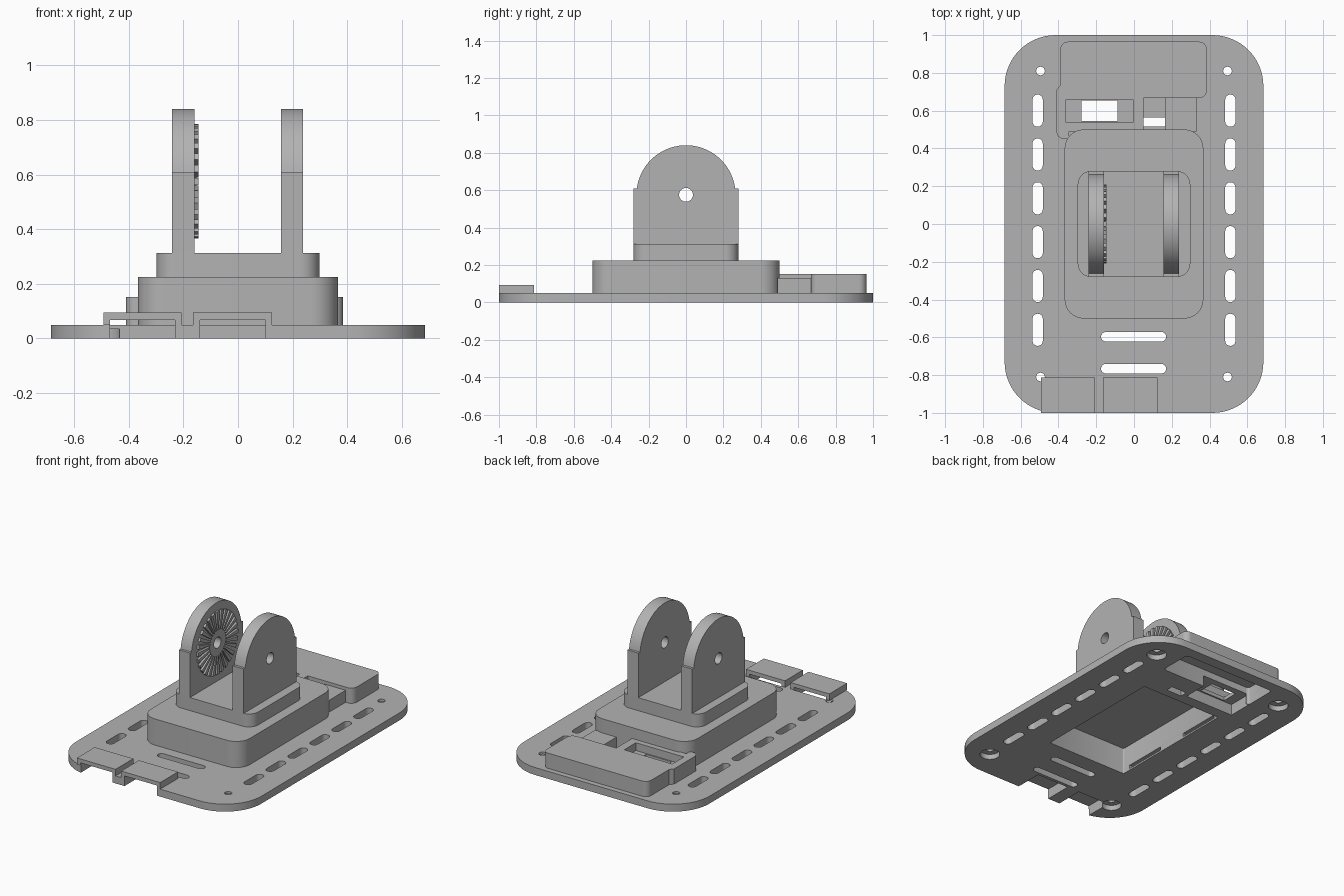
import bpy, bmesh, math
from mathutils import Vector

if "Cube" in bpy.data.objects:
    bpy.data.objects.remove(bpy.data.objects["Cube"])

grey = bpy.data.materials.new("plain_grey")
grey.diffuse_color = (0.45, 0.45, 0.45, 1)
grey.use_nodes = True
grey.node_tree.nodes["Principled BSDF"].inputs["Base Color"].default_value = grey.diffuse_color

AXES = {"x": lambda u, v, w: (w, u, v),
        "y": lambda u, v, w: (u, w, v),
        "z": lambda u, v, w: (u, v, w)}


def prism(name, outline, lo, hi, axis="z"):
    """Extrude a 2D outline along an axis."""
    place = AXES[axis]
    bm = bmesh.new()
    a = [bm.verts.new(place(u, v, lo)) for u, v in outline]
    b = [bm.verts.new(place(u, v, hi)) for u, v in outline]
    bm.faces.new(a[::-1])
    bm.faces.new(b)
    n = len(a)
    for i in range(n):
        bm.faces.new((a[i], a[(i + 1) % n], b[(i + 1) % n], b[i]))
    bmesh.ops.recalc_face_normals(bm, faces=bm.faces)
    mesh = bpy.data.meshes.new(name)
    bm.to_mesh(mesh)
    bm.free()
    mesh.materials.append(grey)
    ob = bpy.data.objects.new(name, mesh)
    bpy.context.collection.objects.link(ob)
    return ob


def fillet(points, steps=10):
    """Round each (x, y, radius) corner."""
    out = []
    n = len(points)
    for i, (x, y, r) in enumerate(points):
        p = Vector((x, y))
        if r == 0:
            out.append((x, y))
            continue
        d0 = (Vector(points[i - 1][:2]) - p).normalized()
        d1 = (Vector(points[(i + 1) % n][:2]) - p).normalized()
        half = d0.angle(d1) / 2
        c = p + (d0 + d1).normalized() * (r / math.sin(half))
        s = p + d0 * (r / math.tan(half)) - c
        e = p + d1 * (r / math.tan(half)) - c
        sweep = (math.atan2(e.y, e.x) - math.atan2(s.y, s.x) + math.pi) % (2 * math.pi) - math.pi
        for k in range(steps + 1):
            t = sweep * k / steps
            out.append((c.x + s.x * math.cos(t) - s.y * math.sin(t),
                        c.y + s.x * math.sin(t) + s.y * math.cos(t)))
    return out


def rect(x0, x1, y0, y1, r=0.0, steps=10):
    return fillet([(x0, y0, r), (x1, y0, r), (x1, y1, r), (x0, y1, r)], steps)


def circle(cx, cy, r, n=32):
    return [(cx + r * math.cos(2 * math.pi * i / n),
             cy + r * math.sin(2 * math.pi * i / n)) for i in range(n)]


def cut(ob, *args):
    """Subtract a prism from an object."""
    cutter = prism("cutter", *args)
    mod = ob.modifiers.new("cut", "BOOLEAN")
    mod.operation = "DIFFERENCE"
    mod.solver = "EXACT"
    mod.object = cutter
    dg = bpy.context.evaluated_depsgraph_get()
    mesh = bpy.data.meshes.new_from_object(ob.evaluated_get(dg))
    ob.modifiers.clear()
    ob.data = mesh
    bpy.data.objects.remove(cutter)


# Main parts
plate = prism("base_plate", rect(-.685, .685, -1, 1, .27, 16), 0, .05)
pedestal = prism("pedestal", rect(-.367, .367, -.5, .5, .1), .05, .225)
prism("upper_step", rect(-.298, .298, -.28, .28, .07), .225, .312)
housing = prism("rear_housing", fillet([
    (-.41, .45, .04), (-.345, .45, 0), (-.345, .49, 0), (.05, .49, 0),
    (.05, .667, 0), (.385, .667, .04), (.385, .965, .04), (-.39, .965, .04),
    (-.39, .735, 0), (-.41, .71, 0)]), .05, .152)
prism("rear_ledge", rect(.165, .33, .49, .667), .05, .13)

# Plate slots and screw holes with wide recesses below
for sx in (-1, 1):
    for i in range(6):
        y = .6 - i * .232
        cut(plate, rect(sx * .51 - .027, sx * .51 + .027, y - .085, y + .085, .0265, 8), -.1, .2)
    for sy in (-1, 1):
        cut(plate, circle(sx * .495, sy * .81, .023, 24), -.1, .2)
        cut(plate, circle(sx * .495, sy * .81, .062), -.1, .035)
for y in (-.597, -.766):
    cut(plate, rect(-.174, .17, y - .025, y + .025, .0245, 8), -.1, .2)
cut(plate, rect(.05, .165, .515, .565), -.1, .2)

# Hollow underside of pedestal, with snap recesses in the side walls
for ob in (plate, pedestal):
    cut(ob, rect(-.3, .3, -.458, .458, .01, 3), -.1, .18)
for sx in (-1, 1):
    for y in (-.25, .27):
        cut(plate, rect(sx * .312 - .02, sx * .312 + .02, y - .15, y + .15), .012, .035)

# Hollow rear housing with a connector pocket and opening
for ob in (plate, housing):
    cut(ob, rect(-.345, .345, .7, .925, .02, 4), -.1, .12)
    cut(ob, rect(-.345, .02, .535, .7001), -.1, .075)
cut(housing, rect(-.36, -.005, .537, .66), .1, .3)
cut(housing, rect(-.277, -.087, .545, .655), .0, .3)

# Front clips over notches in the plate edge
for name, x0, x1 in (("front_clip_left", -.493, -.207), ("front_clip_right", -.165, .124)):
    a, b = x0 + .025, x1 - .024
    cut(plate, rect(a, b, -1.1, -.812), -.1, .2)
    prism(name, [(x0, .05), (a, .05), (a, .068), (b, .068), (b, .05),
                 (x1, .05), (x1, .094), (x0, .094)], -1, -.812, "y")

# Upright arms with rounded tops and pivot holes
CZ, R = .575, .265
start = math.asin(.035 / R)
arc = [(R * math.cos(t), CZ + R * math.sin(t))
       for t in (start + (math.pi - 2 * start) * i / 40 for i in range(41))]
profile = [(-.28, .312), (.28, .312), (.28, .61)] + arc + [(-.28, .61)]
for name, x0, x1 in (("left_arm", -.241, -.16), ("right_arm", .157, .238)):
    arm = prism(name, profile, x0, x1, "x")
    cut(arm, circle(0, CZ, .037), -1, 1, "x")

# Radial locking teeth on the inner face of the left arm
hub = prism("tooth_hub", circle(0, CZ, .09, 40), -.16, -.152, "x")
cut(hub, circle(0, CZ, .037), -1, 1, "x")
TEETH = 28
for i in range(TEETH):
    t = 2 * math.pi * i / TEETH
    c, s = math.cos(t), math.sin(t)
    wedge = [(.088, -.005), (.21, -.013), (.21, .013), (.088, .005)]
    prism("locking_tooth", [(r * c - w * s, CZ + r * s + w * c) for r, w in wedge],
          -.16, -.145, "x")

# Smooth curved walls, keep corners sharp
bpy.ops.object.select_all(action="SELECT")
bpy.context.view_layer.objects.active = plate
bpy.ops.object.shade_smooth_by_angle(angle=math.radians(30))
